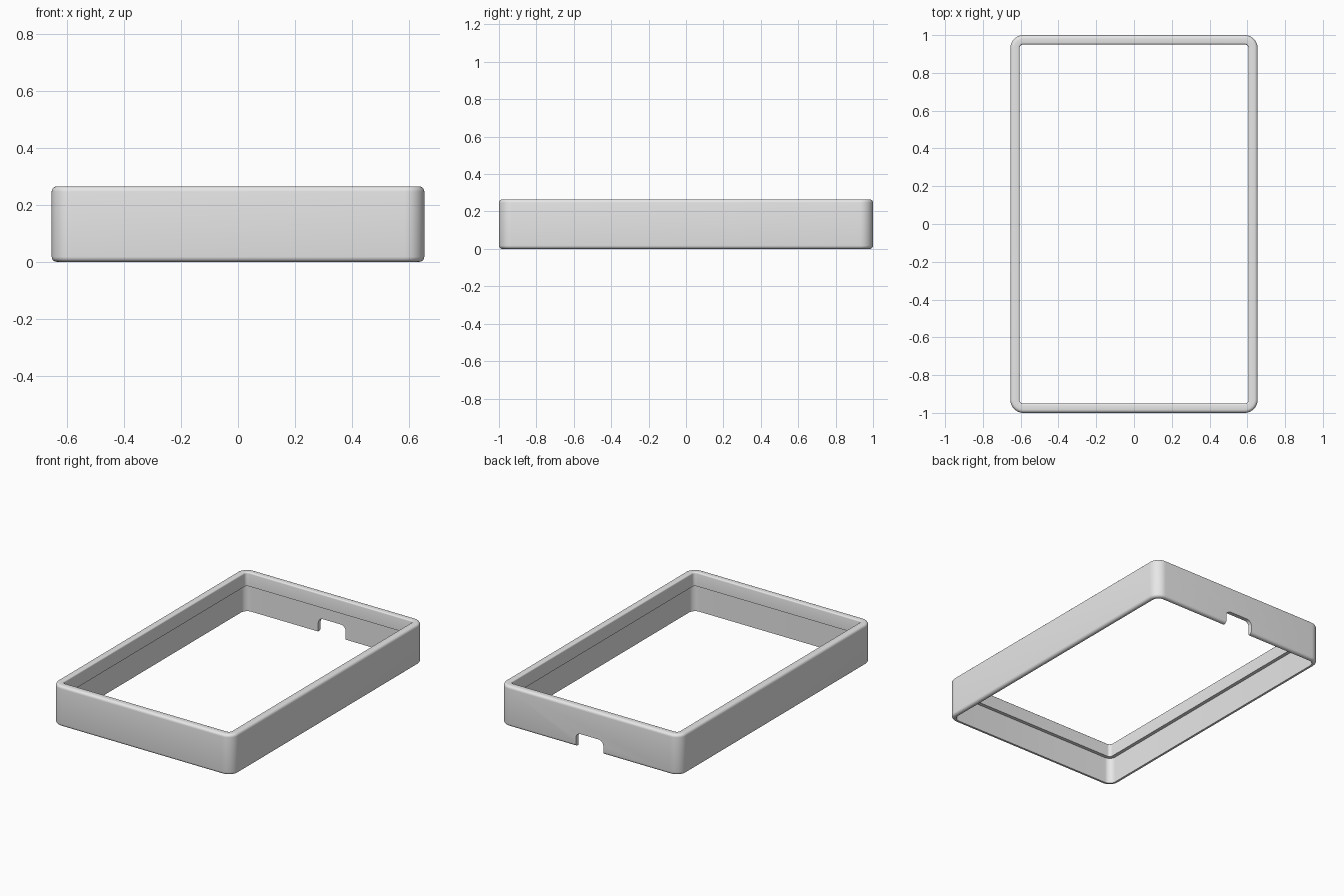
import bpy, bmesh
from math import sin, cos, pi, radians

cube = bpy.data.objects.get("Cube")
if cube:
    bpy.data.objects.remove(cube, do_unlink=True)

HALF_X, HALF_Y, HEIGHT = 0.655, 1.0, 0.265
CORNER = 0.07        # outer corner radius in plan
RIM, SKIRT = 0.049, 0.026   # wall thickness above and below the ledge
LEDGE_Z = 0.175
FILLET, EASE = 0.018, 0.008

grey = bpy.data.materials.new("plain grey")
grey.use_nodes = True
grey.diffuse_color = (0.8, 0.8, 0.8, 1)
grey.node_tree.nodes["Principled BSDF"].inputs["Base Color"].default_value = (0.8, 0.8, 0.8, 1)


def arc(cx, cy, r, start, end, n):
    """Points on an arc, angles in degrees."""
    angles = [radians(start + (end - start) * i / n) for i in range(n + 1)]
    return [(cx + r * cos(a), cy + r * sin(a)) for a in angles]


def rounded_rect(inset, n=10):
    """Plan outline of the frame, moved inwards by inset."""
    r, points = CORNER - inset, []
    cx, cy = HALF_X - CORNER, HALF_Y - CORNER
    for i, (sx, sy) in enumerate([(1, 1), (-1, 1), (-1, -1), (1, -1)]):
        points += arc(sx * cx, sy * cy, r, 90 * i, 90 * i + 90, n)
    return points


def make_object(name, bm):
    bmesh.ops.recalc_face_normals(bm, faces=bm.faces)
    mesh = bpy.data.meshes.new(name)
    bm.to_mesh(mesh)
    bm.free()
    mesh.materials.append(grey)
    obj = bpy.data.objects.new(name, mesh)
    bpy.context.collection.objects.link(obj)
    return obj


# Wall section as (inset, z): rounded outer edges, eased inner rim, ledge below
section = arc(FILLET, FILLET, FILLET, 270, 180, 5)
section += arc(FILLET, HEIGHT - FILLET, FILLET, 180, 90, 5)
section += arc(RIM - EASE, HEIGHT - EASE, EASE, 90, 0, 3)
section += [(RIM, LEDGE_Z), (SKIRT, LEDGE_Z), (SKIRT, 0)]

# Frame: the section carried round the rounded rectangle
bm = bmesh.new()
rings = [[bm.verts.new((x, y, z)) for x, y in rounded_rect(inset)] for inset, z in section]
for a, b in zip(rings, rings[1:] + rings[:1]):
    for i in range(len(a)):
        j = (i + 1) % len(a)
        bm.faces.new((a[i], a[j], b[j], b[i]))
frame = make_object("frame", bm)

# Cable notch through the bottom of the back wall
W, TOP, R = 0.1, 0.09, 0.035
outline = [(W, -0.05)] + arc(W - R, TOP - R, R, 0, 90, 8)
outline += arc(R - W, TOP - R, R, 90, 180, 8) + [(-W, -0.05)]
bm = bmesh.new()
face = bm.faces.new([bm.verts.new((x, HALF_Y - 0.15, z)) for x, z in outline])
extruded = bmesh.ops.extrude_face_region(bm, geom=[face])["geom"]
bmesh.ops.translate(bm, vec=(0, 0.3, 0),
                    verts=[v for v in extruded if isinstance(v, bmesh.types.BMVert)])
cutter = make_object("notch_cutter", bm)

cut = frame.modifiers.new("notch", 'BOOLEAN')
cut.operation, cut.solver, cut.object = 'DIFFERENCE', 'EXACT', cutter
bpy.ops.object.select_all(action='DESELECT')
bpy.context.view_layer.objects.active = frame
frame.select_set(True)
bpy.ops.object.modifier_apply(modifier=cut.name)
bpy.data.objects.remove(cutter, do_unlink=True)

bpy.ops.object.shade_smooth_by_angle(angle=radians(35))
